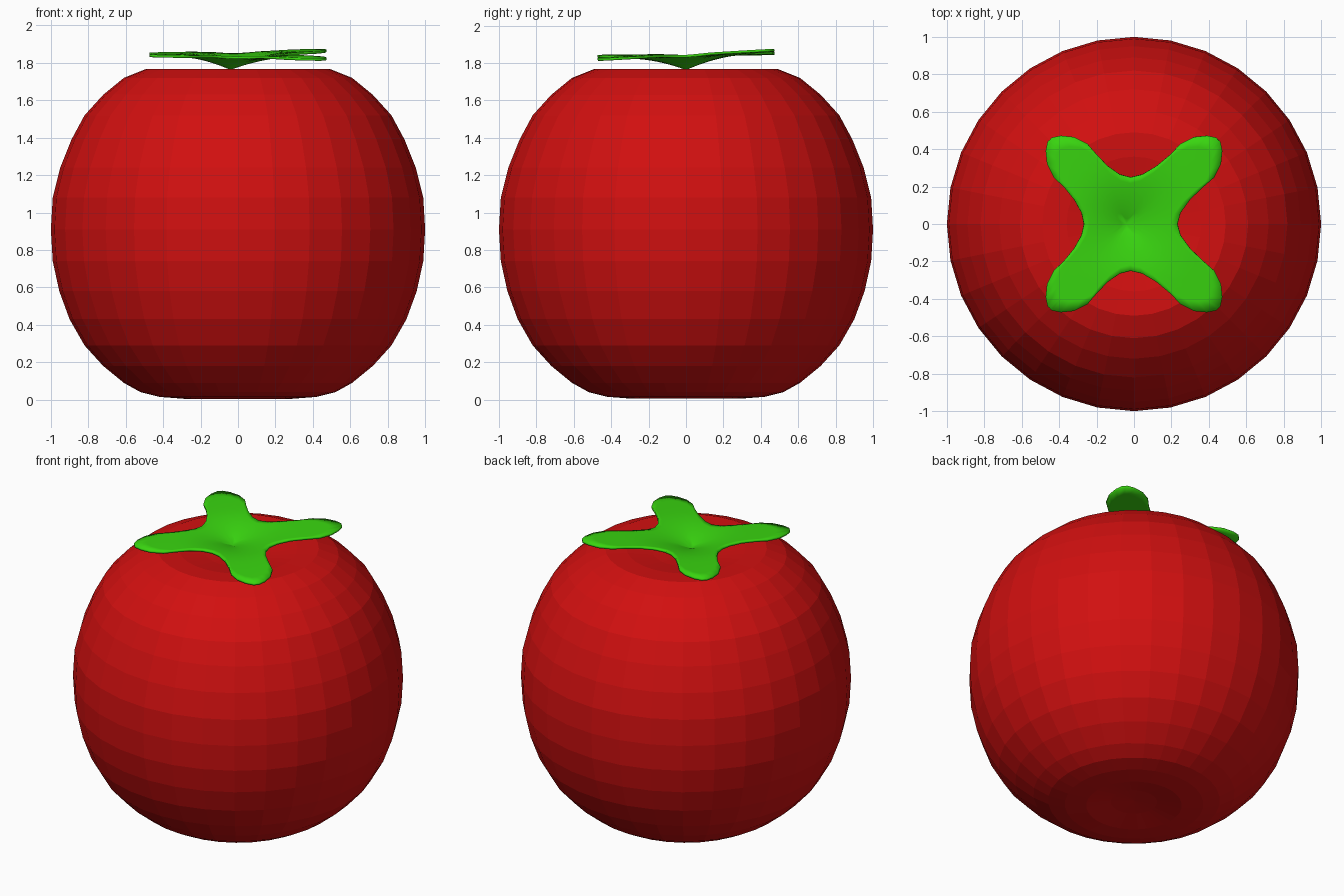
import bpy, bmesh, math

if "Cube" in bpy.data.objects:
    bpy.data.objects.remove(bpy.data.objects["Cube"])


def make_material(name, color):
    mat = bpy.data.materials.new(name)
    mat.use_nodes = True
    mat.diffuse_color = (*color, 1)
    mat.node_tree.nodes["Principled BSDF"].inputs["Base Color"].default_value = (*color, 1)
    return mat


def make_object(name, bm, mat):
    bmesh.ops.recalc_face_normals(bm, faces=bm.faces)
    mesh = bpy.data.meshes.new(name)
    bm.to_mesh(mesh)
    bm.free()
    mesh.materials.append(mat)
    obj = bpy.data.objects.new(name, mesh)
    bpy.context.collection.objects.link(obj)
    return obj


def skin_rings(bm, first, rings, last=None):
    """Bridge closed rings of vertices, with a fan at either end."""
    n = len(rings[0])
    for i in range(n):
        j = (i + 1) % n
        bm.faces.new((first, rings[0][i], rings[0][j]))
        for a, b in zip(rings, rings[1:]):
            bm.faces.new((a[i], b[i], b[j], a[j]))
        if last:
            bm.faces.new((rings[-1][i], last, rings[-1][j]))


red = make_material("tomato red", (0.64, 0.005, 0.005))
green = make_material("leaf green", (0.04, 0.66, 0.005))

# Fruit: faceted body of revolution with a shallow dimple at both ends
profile = [(0.14, 0.03), (0.29, 0.005), (0.42, 0.015), (0.52, 0.04),
           (0.61, 0.09), (0.72, 0.18), (0.82, 0.29), (0.9, 0.43),
           (0.955, 0.58), (0.99, 0.74), (1.0, 0.91), (0.99, 1.08),
           (0.95, 1.24), (0.89, 1.39), (0.82, 1.52), (0.72, 1.63),
           (0.61, 1.72), (0.49, 1.768), (0.36, 1.765), (0.2, 1.74)]
SEGMENTS = 32
bm = bmesh.new()
rings = [[bm.verts.new((r * math.cos(math.tau * i / SEGMENTS),
                        r * math.sin(math.tau * i / SEGMENTS), z))
          for i in range(SEGMENTS)] for r, z in profile]
skin_rings(bm, bm.verts.new((0, 0, 0.04)), rings, bm.verts.new((0, 0, 1.72)))
make_object("fruit", bm, red)

# Leaf crown: four-armed outline made from one eighth, mirrored and turned
eighth = [(0.25, 0), (0.265, 0.06), (0.31, 0.13), (0.37, 0.195),
          (0.43, 0.25), (0.465, 0.32), (0.472, 0.39), (0.462, 0.44)]
quarter = eighth + [(0.45, 0.45)] + [(y, x) for x, y in reversed(eighth[1:])]
outline = []
for k in range(4):
    c, s = round(math.cos(k * math.pi / 2)), round(math.sin(k * math.pi / 2))
    outline += [(x * c - y * s, x * s + y * c) for x, y in quarter]


def crown_point(x, y):
    """Funnel near the middle, gently tilted arms outside."""
    r = math.hypot(x, y)
    u, v = x / 0.47, y / 0.47
    arms = 1.843 + 0.016 * v + 0.01 * u * v
    funnel = max(0, 1 - r / 0.36) ** 2
    center_shift = max(0, 1 - r / 0.45)
    return (x - 0.04 * center_shift, y, arms - 0.073 * funnel)


STEPS = 8
bm = bmesh.new()
rings = [[bm.verts.new(crown_point(x * t / STEPS, y * t / STEPS)) for x, y in outline]
         for t in range(1, STEPS + 1)]
skin_rings(bm, bm.verts.new(crown_point(0, 0)), rings)
crown = make_object("leaf_crown", bm, green)
solid = crown.modifiers.new("thickness", "SOLIDIFY")
solid.thickness = 0.014
solid.offset = 0

bpy.ops.object.select_all(action="DESELECT")
crown.select_set(True)
bpy.context.view_layer.objects.active = crown
bpy.ops.object.shade_smooth_by_angle(angle=math.radians(50))
